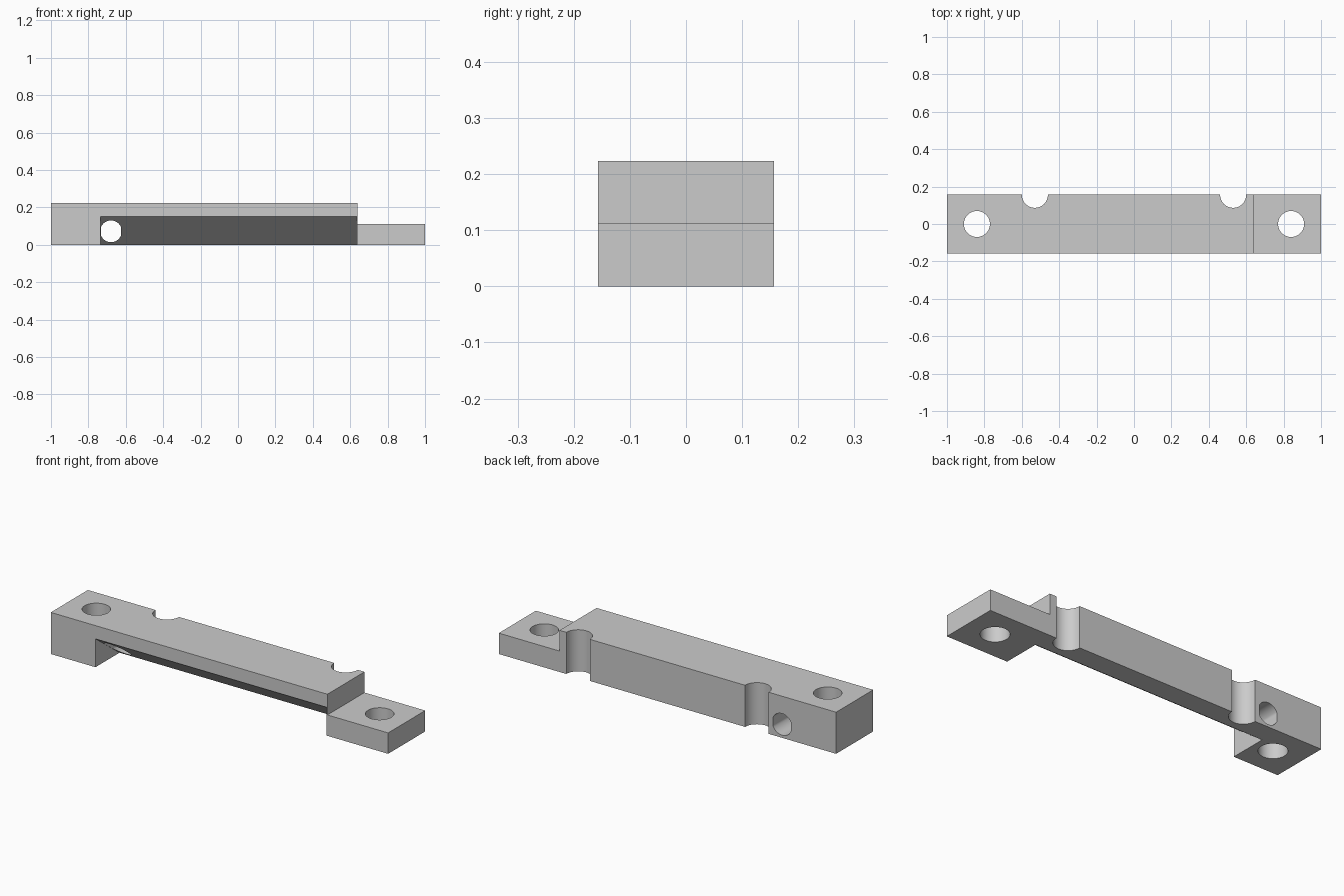
import bpy, math
from mathutils import Vector

if "Cube" in bpy.data.objects:
    bpy.data.objects.remove(bpy.data.objects["Cube"], do_unlink=True)

HALF_W, TOP, STEP_X, STEP_Z = 0.157, 0.223, 0.64, 0.112

grey = bpy.data.materials.new("plain grey")
grey.use_nodes = True
grey.diffuse_color = (0.6, 0.6, 0.6, 1)
grey.node_tree.nodes["Principled BSDF"].inputs["Base Color"].default_value = (0.6, 0.6, 0.6, 1)


def prism(name, profile, axis, start, end):
    """Extrude a closed 2D profile along the x, y or z axis."""
    def place(a, b, c):
        return {"x": (c, a, b), "y": (a, c, b), "z": (a, b, c)}[axis]
    n = len(profile)
    verts = [place(a, b, c) for c in (start, end) for a, b in profile]
    faces = [list(range(n)), list(range(n, 2 * n))]
    faces += [[i, (i + 1) % n, n + (i + 1) % n, n + i] for i in range(n)]
    mesh = bpy.data.meshes.new(name)
    mesh.from_pydata(verts, [], faces)
    mesh.materials.append(grey)
    ob = bpy.data.objects.new(name, mesh)
    bpy.context.collection.objects.link(ob)
    bpy.context.view_layer.objects.active = ob
    bpy.ops.object.select_all(action="DESELECT")
    ob.select_set(True)
    bpy.ops.object.mode_set(mode="EDIT")
    bpy.ops.mesh.select_all(action="SELECT")
    bpy.ops.mesh.normals_make_consistent(inside=False)
    bpy.ops.object.mode_set(mode="OBJECT")
    return ob


def circle(cx, cy, r, half_width=1.0, n=64):
    """Circle profile, optionally flattened on its left and right."""
    pts = []
    for i in range(n):
        t = 2 * math.pi * (i + 0.5) / n
        dx = max(-half_width, min(half_width, r * math.cos(t)))
        pts.append((cx + dx, cy + r * math.sin(t)))
    return pts


# Stepped bar
bar = prism("stepped_bar", [(-1, 0), (1, 0), (1, STEP_Z), (STEP_X, STEP_Z),
                            (STEP_X, TOP), (-1, TOP)], "y", -HALF_W, HALF_W)

# Sloped relief under the front edge, its slope extended past the front face
front, rise, back = -HALF_W, 0.152, 0.047
slope = Vector((front - back, rise)) * 1.2
drop = -0.02
run = drop * (front - back) / rise
cutters = [prism("relief_cutter", [(back + slope.x, drop), (back + run, drop),
                                   (back + slope.x, slope.y)], "x", -0.735, 0.635)]

# Bolt holes through the ends and half-round notches in the back
for side in (-1, 1):
    cutters.append(prism("bolt_hole_cutter", circle(side * 0.84, 0, 0.0695), "z", -0.1, 0.4))
    cutters.append(prism("notch_cutter", circle(side * 0.53, 0.156, 0.0695), "z", -0.1, 0.4))

# Cross hole running from the relief to the back
cutters.append(prism("cross_hole_cutter", circle(-0.679, 0.072, 0.058, 0.0535), "y", -0.3, 0.3))

bpy.ops.object.select_all(action="DESELECT")
bpy.context.view_layer.objects.active = bar
bar.select_set(True)
for cutter in cutters:
    cutter.hide_render = True
    mod = bar.modifiers.new("cut", "BOOLEAN")
    mod.operation = "DIFFERENCE"
    mod.solver = "EXACT"
    mod.object = cutter
    bpy.ops.object.modifier_apply(modifier=mod.name)
    bpy.data.objects.remove(cutter, do_unlink=True)

bpy.ops.object.shade_smooth_by_angle(angle=math.radians(25))
